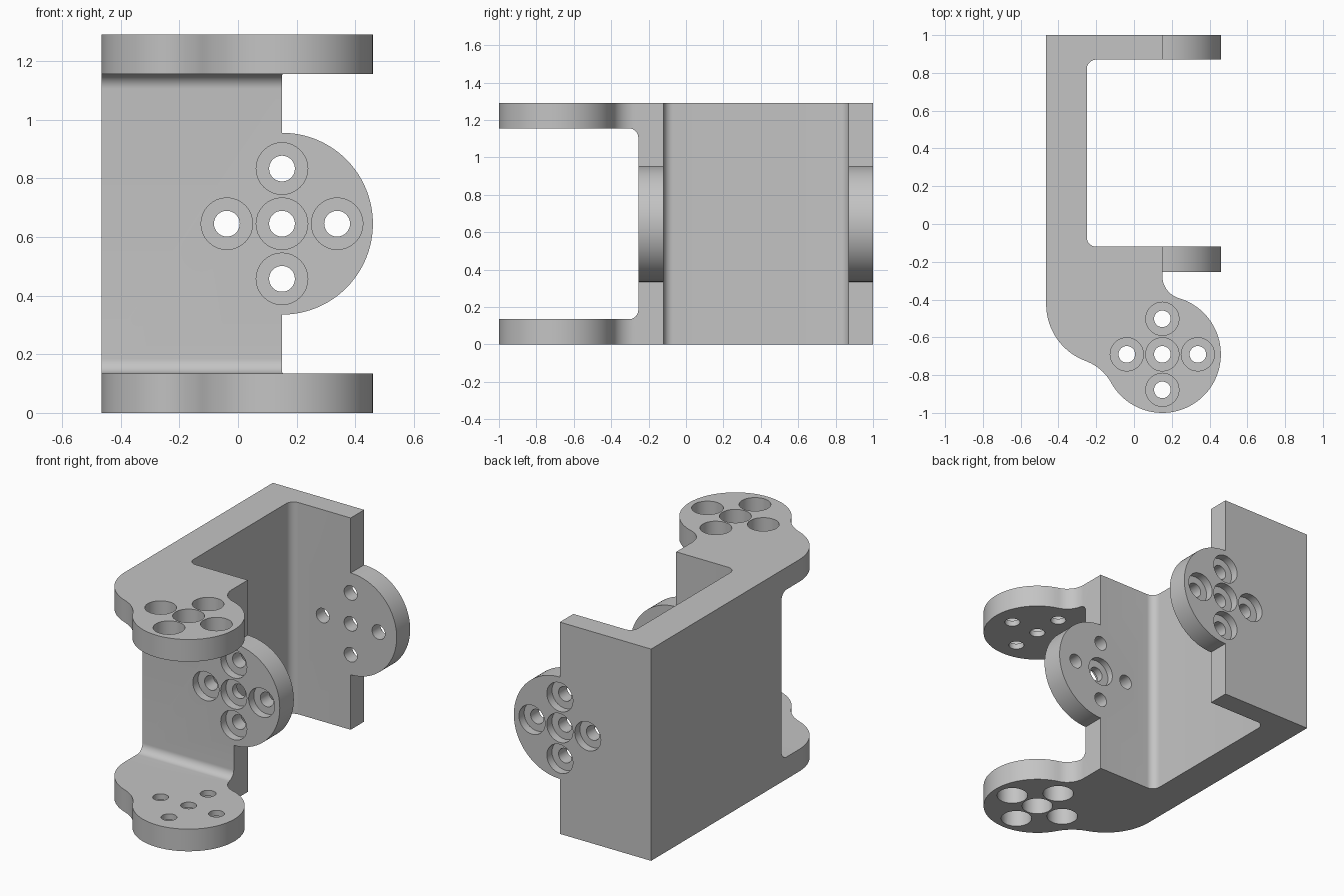
import bpy, bmesh
from math import sin, cos, pi, radians
from mathutils import Vector, Matrix

if "Cube" in bpy.data.objects:
    bpy.data.objects.remove(bpy.data.objects["Cube"], do_unlink=True)

H, T = 1.29, 0.135           # overall height, plate thickness
LEFT, SPINE, ARM = -0.465, -0.25, 0.15
FRONT, BACK = -0.255, 1.0    # outer faces of the two arms
HUB_Y, HUB_R = -0.69, 0.31
FILLET = 0.05

metal = bpy.data.materials.new("light grey metal")
metal.use_nodes = True
grey = (0.55, 0.55, 0.55, 1)
metal.diffuse_color = grey
metal.node_tree.nodes["Principled BSDF"].inputs["Base Color"].default_value = grey


def arc(cx, cy, r, a0, a1, n=12):
    """Points along an arc, angles in degrees."""
    angles = [radians(a0 + (a1 - a0) * i / n) for i in range(n + 1)]
    return [(cx + r * cos(a), cy + r * sin(a)) for a in angles]


def make_object(name, bm):
    bmesh.ops.recalc_face_normals(bm, faces=bm.faces)
    mesh = bpy.data.meshes.new(name)
    bm.to_mesh(mesh)
    bm.free()
    obj = bpy.data.objects.new(name, mesh)
    bpy.context.collection.objects.link(obj)
    mesh.materials.append(metal)
    return obj


def prism(name, points, place, lo, hi):
    """Extrude a 2D outline; place(u, v, w) gives the 3D position."""
    bm = bmesh.new()
    face = bm.faces.new([bm.verts.new(place(u, v, lo)) for u, v in points])
    moved = bmesh.ops.extrude_face_region(bm, geom=[face])["geom"]
    step = Vector(place(0, 0, hi)) - Vector(place(0, 0, lo))
    bmesh.ops.translate(bm, vec=step, verts=[g for g in moved if isinstance(g, bmesh.types.BMVert)])
    return make_object(name, bm)


def combine(target, tool, operation):
    mod = target.modifiers.new(operation, 'BOOLEAN')
    mod.object, mod.operation, mod.solver = tool, operation, 'EXACT'
    bpy.context.view_layer.objects.active = target
    bpy.ops.object.modifier_apply(modifier=mod.name)
    bpy.data.objects.remove(tool, do_unlink=True)


def stepped_pin(bm, origin, axis, rings, n=32):
    """Turned cutter along axis from (depth, radius) rings."""
    turn = Matrix.Translation(origin) @ Vector(axis).to_track_quat('Z', 'Y').to_matrix().to_4x4()
    loops = [[bm.verts.new(turn @ Vector((r * cos(2 * pi * i / n), r * sin(2 * pi * i / n), d)))
              for i in range(n)] for d, r in rings]
    for a, b in zip(loops, loops[1:]):
        for i in range(n):
            j = (i + 1) % n
            bm.faces.new((a[i], a[j], b[j], b[i]))
    bm.faces.new(loops[0])
    bm.faces.new(loops[-1])


# Body outline from above: spine, two arms and the rounded front lobe
outline = [(LEFT, BACK)]
outline += arc(-0.145, -0.425, 0.32, 180, 250, 20)
outline += arc(-0.34, -0.961, 0.25, 70, 29)[1:]
outline += arc(ARM, HUB_Y, HUB_R, 209, 433.5, 56)[1:]
outline += arc(0.273, -0.275, 0.123, 253.5, 180)[1:]
outline += [(ARM, FRONT + T)]
outline += arc(SPINE + FILLET, FRONT + T + FILLET, FILLET, 270, 180)
outline += arc(SPINE + FILLET, BACK - T - FILLET + 0.005, FILLET, 180, 90)
outline += [(ARM, BACK - T + 0.005), (ARM, BACK)]
bracket = prism("bracket", outline, lambda u, v, w: (u, v, w), 0, H)

# Open gap between upper and lower plates, with rounded inner corners
gap = [(-1.3, T)] + arc(FRONT - FILLET, T + FILLET, FILLET, 270, 360)
gap += arc(FRONT - FILLET, H - T - FILLET, FILLET, 0, 90) + [(-1.3, H - T)]
combine(bracket, prism("gap_cutter", gap, lambda u, v, w: (w, u, v), -1, 1), 'DIFFERENCE')

# Round hubs on both arms
for y0, y1 in ((FRONT, FRONT + T), (BACK - T + 0.005, BACK)):
    hub = [(ARM - 0.1, H / 2 + HUB_R)] + arc(ARM, H / 2, HUB_R, 90, -90, 48)
    hub += [(ARM - 0.1, H / 2 - HUB_R)]
    combine(bracket, prism("arm_hub", hub, lambda u, v, w: (u, w, v), y0, y1), 'UNION')

# Counterbored holes: five in a cross on each hub
BORE, HOLE, PITCH = 0.088, 0.044, 0.188
cutter = bmesh.new()
hubs = [((ARM, HUB_Y, 0), (0, 0, 1), 0.1), ((ARM, HUB_Y, H), (0, 0, -1), 0.1),
        ((ARM, FRONT, H / 2), (0, 1, 0), 0.05), ((ARM, BACK, H / 2), (0, -1, 0), 0.05)]
for centre, axis, depth in hubs:
    across = Vector((1, 0, 0))
    along = Vector(axis).cross(across)
    for u, v in ((0, 0), (1, 0), (-1, 0), (0, 1), (0, -1)):
        spot = Vector(centre) + PITCH * (u * across + v * along)
        rings = [(-0.02, BORE), (depth, BORE), (depth, HOLE)]
        if axis == (0, 1, 0) and u == v == 0:   # middle hole is bored from both sides
            rings += [(T - 0.04, HOLE), (T - 0.04, BORE), (T + 0.02, BORE)]
        else:
            rings += [(T + 0.02, HOLE)]
        stepped_pin(cutter, spot, axis, rings)
combine(bracket, make_object("hole_cutter", cutter), 'DIFFERENCE')

# Smooth curved faces, crisp edges
bpy.ops.object.select_all(action='DESELECT')
bracket.select_set(True)
bpy.context.view_layer.objects.active = bracket
bpy.ops.object.shade_smooth_by_angle(angle=radians(30))
